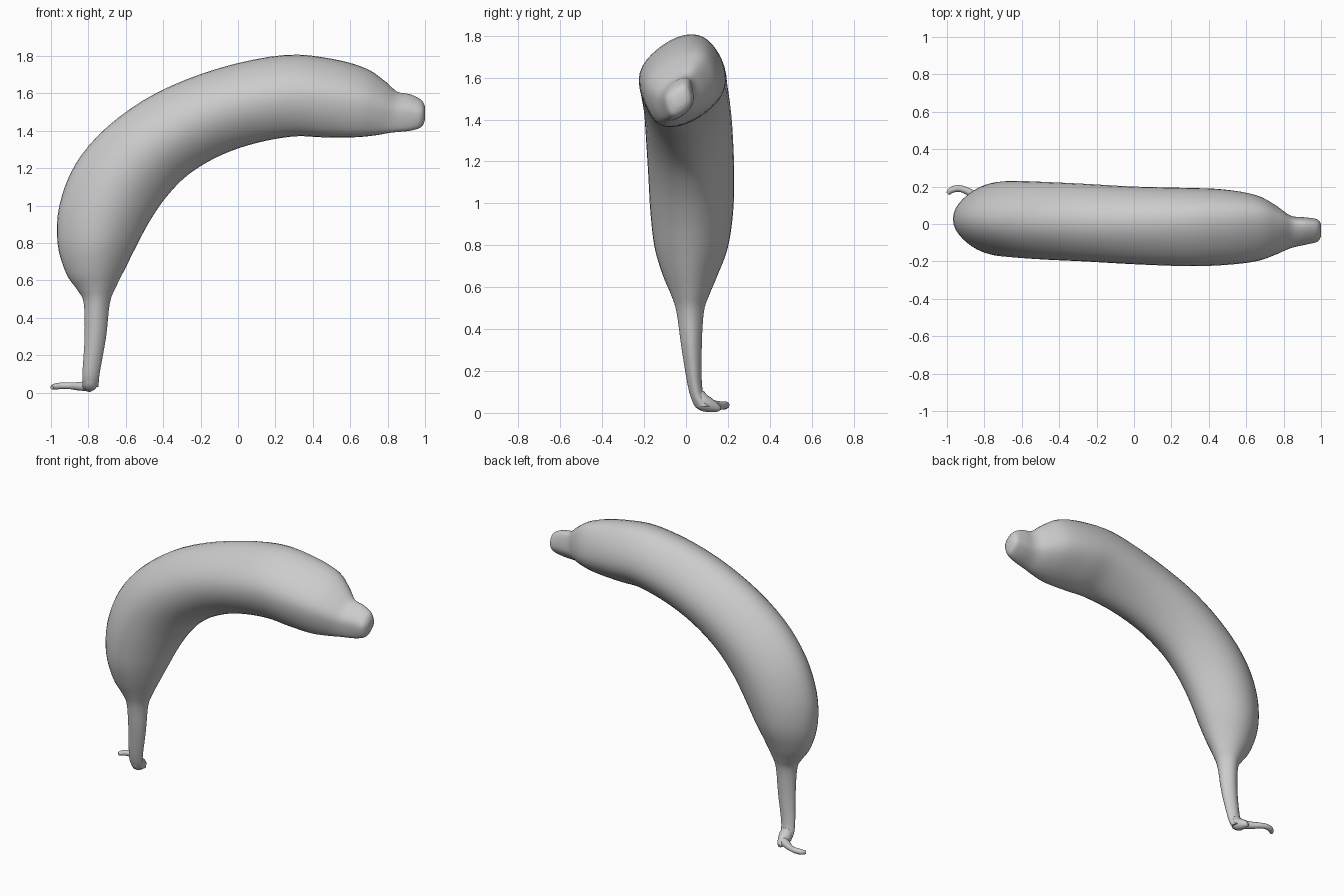
import bpy, bmesh, math
from mathutils import Vector

if "Cube" in bpy.data.objects:
    bpy.data.objects.remove(bpy.data.objects["Cube"])

grey = bpy.data.materials.new("plain grey")
grey.diffuse_color = (0.6, 0.6, 0.6, 1)
grey.use_nodes = True
grey.node_tree.nodes["Principled BSDF"].inputs["Base Color"].default_value = grey.diffuse_color

# Stations: outer x, outer z, inner x, inner z, y min, y max, y lean of inner edge
STATIONS = [
    (-.83, .03, -.745, .03, .045, .125, 0),
    (-.832, .10, -.74, .10, .015, .08, 0),
    (-.82, .30, -.705, .30, -.02, .075, 0),
    (-.825, .48, -.685, .48, -.045, .085, 0),
    (-.86, .55, -.65, .57, -.07, .11, 0),
    (-.92, .64, -.60, .67, -.11, .15, 0),
    (-.965, .80, -.545, .78, -.15, .20, 0),
    (-.955, 1.0, -.47, .92, -.17, .225, 0),
    (-.87, 1.22, -.38, 1.05, -.18, .23, 0),
    (-.70, 1.42, -.26, 1.17, -.19, .225, 0),
    (-.44, 1.60, -.09, 1.27, -.20, .215, -.01),
    (-.10, 1.735, .10, 1.335, -.215, .20, -.02),
    (.25, 1.805, .30, 1.37, -.225, .193, -.04),
    (.50, 1.785, .45, 1.365, -.22, .185, -.05),
    (.68, 1.735, .62, 1.365, -.20, .155, -.06),
    (.78, 1.67, .73, 1.375, -.165, .10, -.05),
    (.85, 1.61, .82, 1.39, -.13, .045, -.04),
    (.92, 1.595, .92, 1.40, -.11, .035, -.03),
    (.98, 1.565, .98, 1.42, -.095, .025, -.02),
    (1.0, 1.53, 1.0, 1.46, -.065, 0, -.01),
]
SEG, SUB = 40, 4


def spline(a, b, c, d, t):
    return .5 * (2*b + (c-a)*t + (2*a-5*b+4*c-d)*t*t + (3*b-a-3*c+d)*t**3)


def smooth_rows(rows):
    out = []
    n = len(rows)
    for i in range(n - 1):
        quad = [rows[max(0, min(n-1, i+k))] for k in (-1, 0, 1, 2)]
        for s in range(SUB):
            out.append([spline(*v, s / SUB) for v in zip(*quad)])
    return out + [rows[-1]]


def ring(row):
    ox, oz, ix, iz, y0, y1, lean = row
    centre = Vector(((ox+ix)/2, (y0+y1)/2, (oz+iz)/2))
    axis = Vector(((ox-ix)/2, 0, (oz-iz)/2))
    for k in range(SEG):
        a = 2 * math.pi * k / SEG
        r = (1 + .025 * math.cos(4*a)) / 1.025      # soft lengthwise ridges
        c, s = math.cos(a) * r, math.sin(a) * r
        yield centre + axis*c + Vector((0, (y1-y0)/2*s - lean*c*abs(c), 0))


# Fruit body with stem and blossom tip, lofted through the stations
bm = bmesh.new()
rings = [[bm.verts.new(p) for p in ring(r)] for r in smooth_rows(STATIONS)]
for a, b in zip(rings, rings[1:]):
    for k in range(SEG):
        j = (k + 1) % SEG
        bm.faces.new((a[k], a[j], b[j], b[k]))
bm.faces.new(rings[0])
bm.faces.new(rings[-1])
bmesh.ops.recalc_face_normals(bm, faces=bm.faces)
mesh = bpy.data.meshes.new("fruit_body")
bm.to_mesh(mesh)
bm.free()
body = bpy.data.objects.new("fruit_body", mesh)
bpy.context.collection.objects.link(body)
mesh.materials.append(grey)
body.select_set(True)
bpy.context.view_layer.objects.active = body
bpy.ops.object.shade_smooth_by_angle(angle=math.radians(40))


def strand(name, points):
    """Tapered tube through (x, y, z, radius) points."""
    cu = bpy.data.curves.new(name, 'CURVE')
    cu.dimensions = '3D'
    cu.bevel_depth = 1
    cu.bevel_resolution = 3
    cu.use_fill_caps = True
    sp = cu.splines.new('POLY')
    rows = smooth_rows(points)
    sp.points.add(len(rows) - 1)
    for p, (x, y, z, r) in zip(sp.points, rows):
        p.co = (x, y, z, 1)
        p.radius = r
    sp.use_smooth = True
    cu.materials.append(grey)
    bpy.context.collection.objects.link(bpy.data.objects.new(name, cu))


# Torn foot of the stem and the peel strand curling off it
strand("stem_foot", [(-.79, .055, .09, .035), (-.79, .075, .055, .042),
                     (-.795, .11, .038, .036), (-.80, .15, .024, .02),
                     (-.80, .165, .022, .008)])
strand("peel_strand", [(-.80, .12, .035, .028), (-.845, .145, .034, .024),
                       (-.89, .175, .036, .019), (-.935, .19, .037, .018),
                       (-.975, .182, .033, .017), (-.995, .163, .028, .011)])
